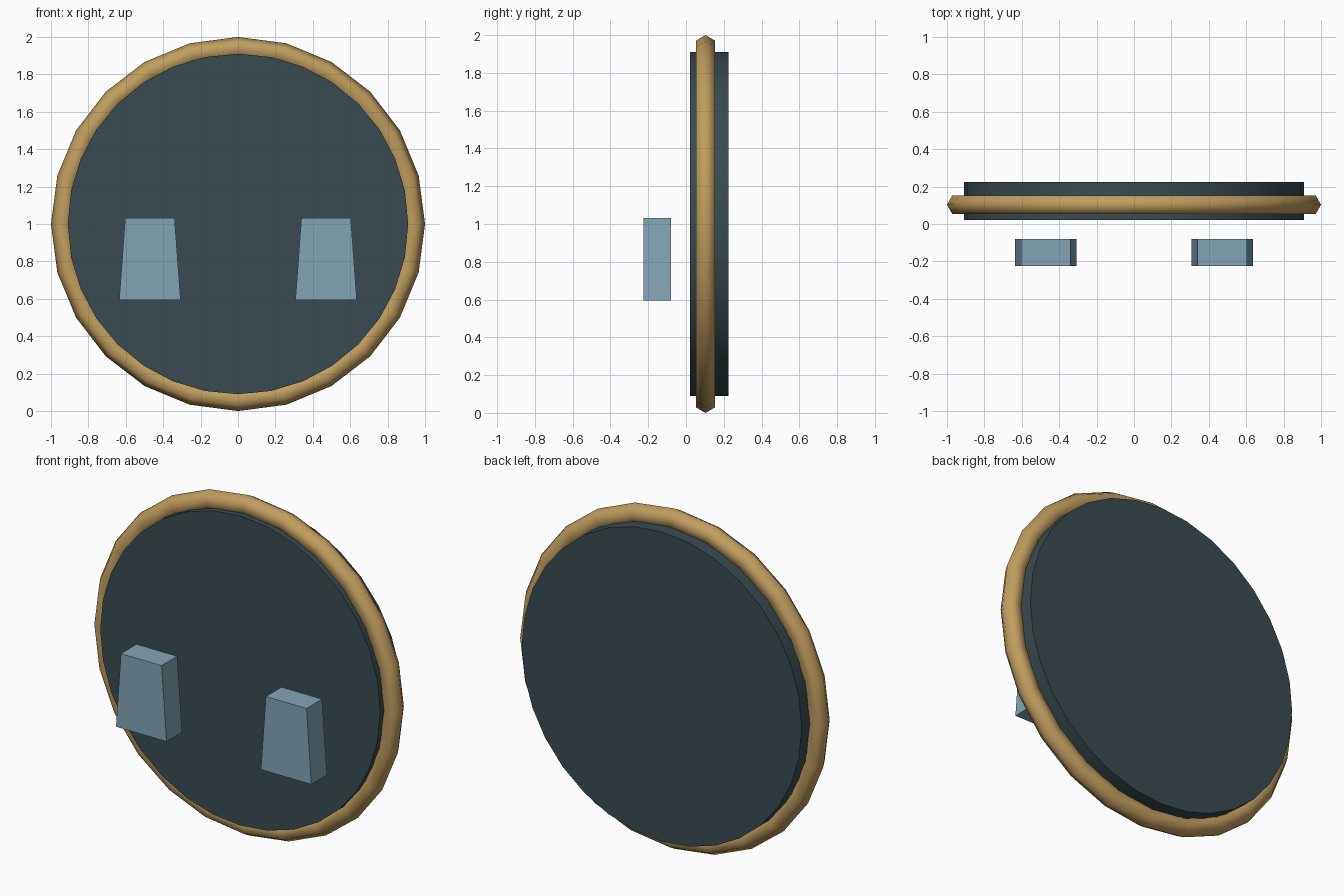
import bpy, bmesh, math

if "Cube" in bpy.data.objects:
    bpy.data.objects.remove(bpy.data.objects["Cube"])


def material(name, rgb):
    """Flat material from 0-255 display values."""
    m = bpy.data.materials.new(name)
    lin = [((c / 255 + 0.055) / 1.055) ** 2.4 for c in rgb]
    m.diffuse_color = (*lin, 1)
    m.use_nodes = True
    m.node_tree.nodes["Principled BSDF"].inputs["Base Color"].default_value = m.diffuse_color
    return m


slate = material("dark slate", (58, 75, 81))
gold = material("muted gold", (192, 158, 94))
blue = material("pale blue grey", (131, 165, 181))


def smooth(obj, angle):
    bpy.ops.object.select_all(action='DESELECT')
    obj.select_set(True)
    bpy.context.view_layer.objects.active = obj
    bpy.ops.object.shade_smooth_by_angle(angle=math.radians(angle))


# Round body, standing upright and facing front
bpy.ops.mesh.primitive_cylinder_add(vertices=32, radius=0.91, depth=0.205,
                                    location=(0, 0.123, 1),
                                    rotation=(math.pi / 2, 0, 0))
disc = bpy.context.object
disc.name = "disc"
disc.data.materials.append(slate)
smooth(disc, 30)

# Hexagonal-section rim around the body
bpy.ops.mesh.primitive_torus_add(major_segments=24, minor_segments=6,
                                 major_radius=0.942, minor_radius=0.058,
                                 location=(0, 0.103, 1),
                                 rotation=(math.pi / 2, 0, 0))
rim = bpy.context.object
rim.name = "rim"
rim.data.materials.append(gold)
smooth(rim, 65)


# Tapered blocks floating in front, one per side
def tapered_block(name, x):
    bm = bmesh.new()
    bmesh.ops.create_cube(bm, size=1)
    for v in bm.verts:
        half = 0.132 if v.co.z > 0 else 0.164
        v.co.x = math.copysign(half, v.co.x)
        v.co.y *= 0.145
        v.co.z *= 0.438
    mesh = bpy.data.meshes.new(name)
    bm.to_mesh(mesh)
    bm.free()
    mesh.materials.append(blue)
    obj = bpy.data.objects.new(name, mesh)
    obj.location = (x, -0.153, 0.814)
    bpy.context.collection.objects.link(obj)


for side, x in (("left", -0.471), ("right", 0.471)):
    tapered_block(side + "_block", x)
